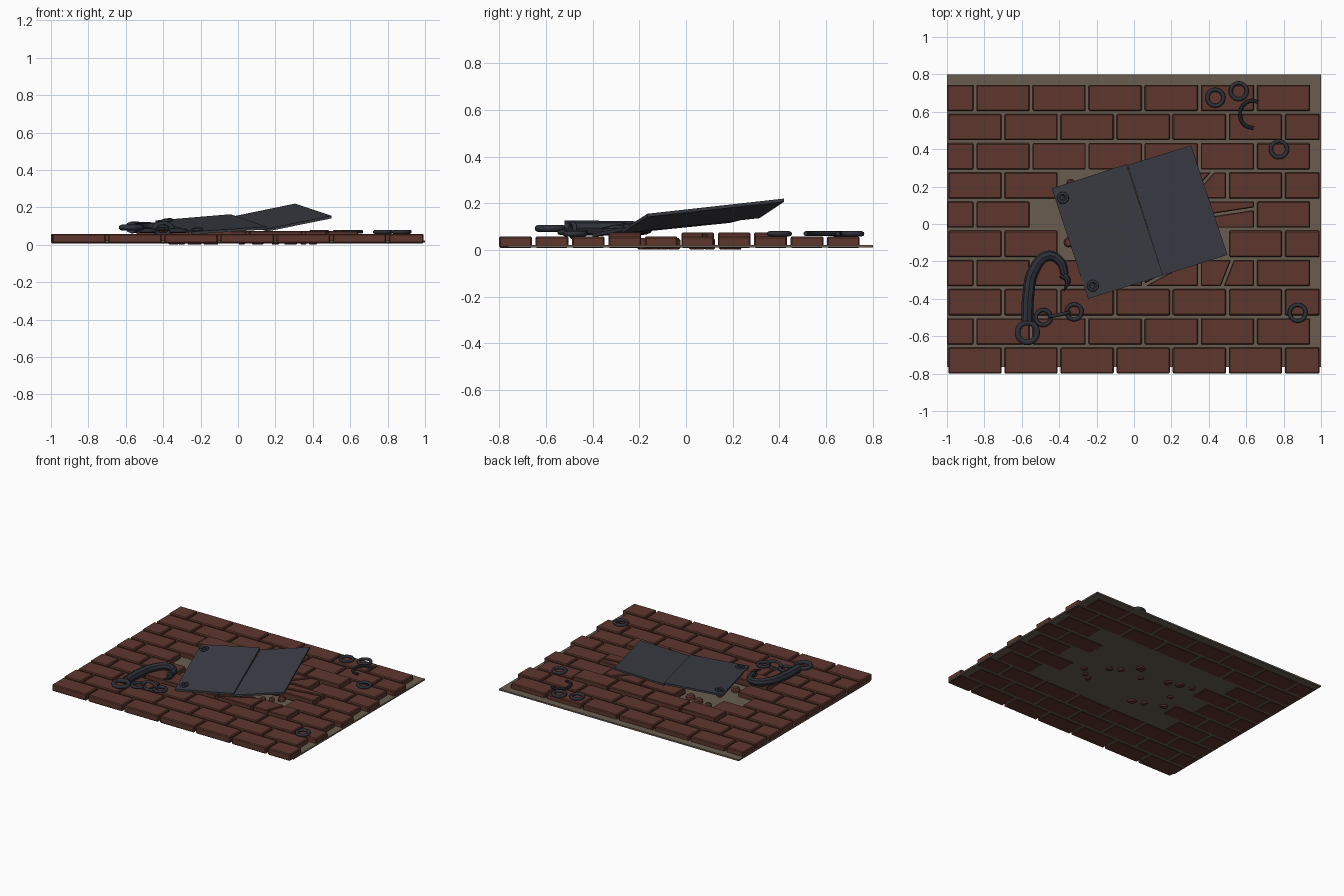
import bpy
import bmesh
import math
import random
from mathutils import Vector

random.seed(4)
if "Cube" in bpy.data.objects:
    bpy.data.objects.remove(bpy.data.objects["Cube"], do_unlink=True)


def material(name, color):
    m = bpy.data.materials.new(name)
    m.use_nodes = True
    m.diffuse_color = (*color, 1)
    m.node_tree.nodes["Principled BSDF"].inputs["Base Color"].default_value = (*color, 1)
    return m


BRICK = material("red brick", (0.11, 0.037, 0.027))
MORTAR = material("grey mortar", (0.14, 0.108, 0.08))
STEEL = material("steel plate", (0.046, 0.048, 0.062))
IRON = material("dark iron", (0.026, 0.03, 0.04))


def finish(name, bm, mat, bevel=0, smooth=False):
    bmesh.ops.recalc_face_normals(bm, faces=bm.faces)
    me = bpy.data.meshes.new(name)
    bm.to_mesh(me)
    bm.free()
    me.materials.append(mat)
    ob = bpy.data.objects.new(name, me)
    bpy.context.collection.objects.link(ob)
    if smooth:
        for p in me.polygons:
            p.use_smooth = True
    if bevel:
        mod = ob.modifiers.new("worn edges", 'BEVEL')
        mod.width = bevel
        mod.segments = 1
    return ob


def prism(bm, points, drop):
    """Flat outline of 3D points, thickened downwards."""
    top = [bm.verts.new(p) for p in points]
    low = [bm.verts.new(Vector(p) - Vector((0, 0, drop))) for p in points]
    bm.faces.new(top)
    bm.faces.new(low[::-1])
    for i in range(len(top)):
        j = (i + 1) % len(top)
        bm.faces.new((top[i], low[i], low[j], top[j]))


def clip(poly, point, normal):
    """Keep the part of a 2D outline on the positive side of a line."""
    out = []
    for a, b in zip(poly, poly[1:] + poly[:1]):
        da, db = (a - point).dot(normal), (b - point).dot(normal)
        if da >= 0:
            out.append(a)
        if da * db < 0:
            out.append(a.lerp(b, da / (da - db)))
    return out


def rect(x0, x1, y0, y1):
    return [Vector(p) for p in ((x0, y0), (x1, y0), (x1, y1), (x0, y1))]


def split(poly, point, angle, gap):
    """Break an outline in two along a crack."""
    n = Vector((-math.sin(angle), math.cos(angle)))
    p = Vector(point)
    return [q for q in (clip(poly, p + n * gap, n), clip(poly, p - n * gap, -n)) if len(q) > 2]


# Mortar bed
bm = bmesh.new()
prism(bm, [(p.x, p.y, 0.022) for p in rect(-1, 1, -0.765, 0.8)], 0.011)
finish("mortar_bed", bm, MORTAR)

# Brick paving: rows alternate by half a brick, the middle is heaved up and cracked
cracks = {
    (6, 4): ((0.37, 0.22), 0.85),
    (5, 4): ((0.5, 0.06), 0.15),
    (3, 4): ((0.5, -0.26), 1.2),
    (3, 3): ((0.16, -0.27), 0.5),
}
missing = {(6, 2), (5, 2), (5, 3), (4, 2), (4, 3), (4, 4)}
PITCH, LENGTH = 0.156, 0.3
flat, heaved = bmesh.new(), bmesh.new()
for row in range(10):
    y0 = -0.8 + row * PITCH
    odd = row % 2
    for k in range(7):
        start = -0.993 + k * LENGTH - odd * LENGTH / 2
        x0, x1 = max(start, -1), min(start + 0.285, 0.993)
        if x1 - x0 < 0.05:
            continue
        raised = 3 <= row <= 7 and 2 <= k <= (5 if odd else 4) and x1 < 0.7
        if raised and odd and k == 2 and row == 5:
            raised = True
        if (row, k) in missing:
            continue
        key = (row, k - 1 if odd else k)
        pieces = [rect(x0, x1, y0, y0 + 0.14)]
        if raised and key in cracks:
            pieces = split(pieces[0], *cracks[key], 0.007)
        for piece in pieces:
            z = 0.074 if raised else 0.058
            prism(heaved if raised else flat, [(p.x, p.y, z) for p in piece], 0.05)
finish("paving_bricks", flat, BRICK, 0.006)
finish("heaved_bricks", heaved, BRICK, 0.005)

# Brick rubble in the hollow under the plate
bm = bmesh.new()
for cx, cy in ((-0.34, 0.22), (-0.35, -0.1), (-0.24, 0.2), (-0.16, 0.17), (0.11, 0.2), (0.27, 0.06),
               (0.35, -0.1), (0.4, -0.05), (-0.13, -0.18), (-0.22, -0.15), (0.2, 0.1), (0.3, -0.13),
               (0.02, 0.1), (-0.3, 0.03)):
    size = random.uniform(0.026, 0.04)
    turn = random.random() * 6
    outline = []
    for i in range(6):
        a = turn + i * math.tau / 6
        r = size * random.uniform(0.7, 1.1)
        outline.append((cx + r * math.cos(a), cy + r * math.sin(a), 0.05))
    prism(bm, outline, 0.049)
finish("brick_rubble", bm, BRICK, 0.008)

# Bent plate in two leaves
for name, corners in (
    ("left_plate", ((-0.44, 0.19, 0.13), (-0.245, -0.4, 0.07), (0.155, -0.275, 0.096), (-0.04, 0.32, 0.163))),
    ("right_plate", ((-0.035, 0.315, 0.15), (0.155, -0.275, 0.085), (0.5, -0.165, 0.155), (0.305, 0.42, 0.22))),
):
    bm = bmesh.new()
    prism(bm, corners, 0.014)
    finish(name, bm, STEEL)


def ring(name, loc, radius, thick, tilt=(0, 0, 0), stretch=1):
    bpy.ops.mesh.primitive_torus_add(major_segments=24, minor_segments=8, major_radius=radius,
                                     minor_radius=thick, location=loc, rotation=tilt)
    ob = bpy.context.object
    ob.name = name
    ob.scale.x = stretch
    ob.data.materials.append(IRON)
    bpy.ops.object.shade_smooth()


def bar(name, points, thick, radii=None):
    """Round bar along a smooth path, with a radius for each point."""
    cu = bpy.data.curves.new(name, 'CURVE')
    cu.dimensions = '3D'
    cu.bevel_depth = thick
    cu.bevel_resolution = 2
    cu.use_fill_caps = True
    cu.resolution_u = 6
    sp = cu.splines.new('BEZIER')
    sp.bezier_points.add(len(points) - 1)
    for i, (bp, p) in enumerate(zip(sp.bezier_points, points)):
        bp.co = p
        bp.radius = radii[i] if radii else 1
        bp.handle_left_type = bp.handle_right_type = 'AUTO'
    tmp = bpy.data.objects.new(name + "_path", cu)
    bpy.context.collection.objects.link(tmp)
    me = bpy.data.meshes.new_from_object(tmp.evaluated_get(bpy.context.evaluated_depsgraph_get()))
    bpy.data.objects.remove(tmp, do_unlink=True)
    me.materials.clear()
    me.materials.append(IRON)
    ob = bpy.data.objects.new(name, me)
    bpy.context.collection.objects.link(ob)
    bpy.context.view_layer.objects.active = ob
    bpy.ops.object.select_all(action='DESELECT')
    ob.select_set(True)
    bpy.ops.object.shade_smooth_by_angle()


# Rivet eyes on the left plate
lean = (0.1, -0.12, 0)
for name, loc in (("upper_eye", (-0.38, 0.14, 0.131)), ("lower_eye", (-0.22, -0.33, 0.082))):
    ring(name, loc, 0.024, 0.008, lean)
    bpy.ops.mesh.primitive_cylinder_add(vertices=12, radius=0.012, depth=0.008, location=loc, rotation=lean)
    bpy.context.object.name = name + "_pin"
    bpy.context.object.data.materials.append(IRON)

# Loose rings
for i, (x, y) in enumerate(((0.435, 0.675), (0.56, 0.71), (0.775, 0.4), (0.875, -0.475))):
    ring(f"loose_ring_{i + 1}", (x, y, 0.069), 0.043, 0.011)

# Broken open link
bar("broken_link", [(0.665, 0.65, 0.07), (0.63, 0.66, 0.07), (0.58, 0.63, 0.07), (0.568, 0.58, 0.07),
                    (0.59, 0.53, 0.07), (0.64, 0.512, 0.07)], 0.01)

# Hook with its ring and chain
bar("hook", [(-0.57, -0.52, 0.093), (-0.565, -0.38, 0.093), (-0.535, -0.245, 0.093), (-0.46, -0.17, 0.093),
             (-0.395, -0.2, 0.093), (-0.37, -0.27, 0.093)], 0.032, (1, 1, 0.95, 0.85, 0.75, 0.65))
bar("hook_tip", [(-0.385, -0.27, 0.093), (-0.355, -0.3, 0.093), (-0.375, -0.36, 0.093)], 0.02, (1, 0.8, 0.15))
ring("hook_ring", (-0.57, -0.58, 0.092), 0.053, 0.015)
ring("chain_link_1", (-0.485, -0.5, 0.075), 0.04, 0.011)
ring("chain_link_2", (-0.4, -0.485, 0.085), 0.03, 0.01, (math.pi / 2, 0, 0.2), 1.6)
ring("chain_link_3", (-0.32, -0.47, 0.075), 0.04, 0.011)
